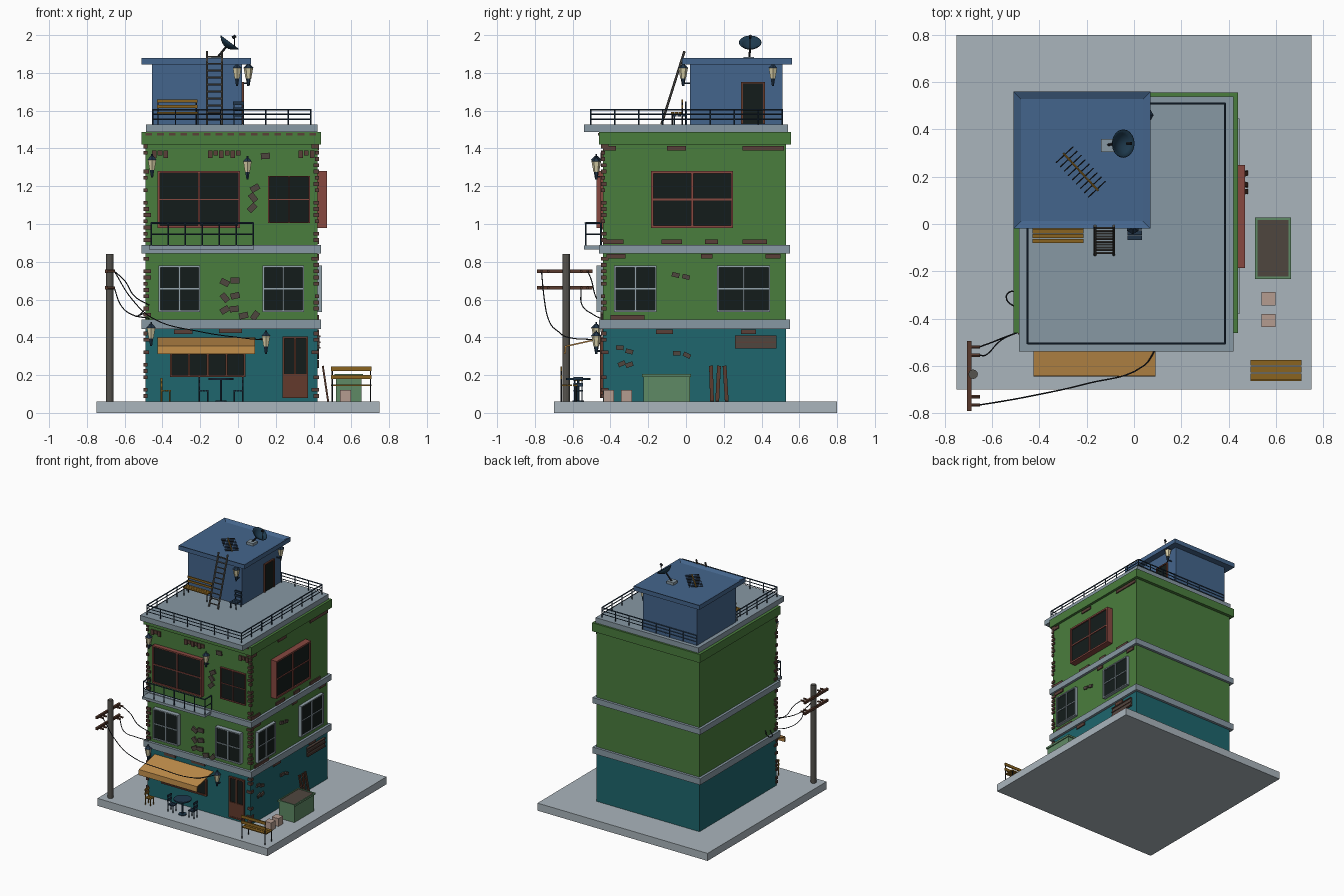
import bpy, bmesh, math, random
from mathutils import Vector, Matrix

if "Cube" in bpy.data.objects:
    bpy.data.objects.remove(bpy.data.objects["Cube"])
random.seed(4)
mats = {}
PAL = dict(stone='AAB5BC', teal='1E666D', green='4A7D3D', blue='44658C', trim='8798A3', pane='141C1B',
           red='874840', pale='94A4AC', brown='4F463F', brick='5A4038', steel='22364A', wood='8A6420',
           cloth='C08D4A', door='633A2C', cream='D8CFA8', black='20242A', pole='55534E', carton='B59C90',
           crate='5F8A65', dish='1E3A4E', rust='57392C')

def col(name):
    if name not in mats:
        m = bpy.data.materials.new(name)
        rgb = [int(PAL[name][i:i + 2], 16) / 255 for i in (0, 2, 4)]
        m.diffuse_color = [((c + .055) / 1.055) ** 2.4 for c in rgb] + [1]
        m.use_nodes = True
        m.node_tree.nodes["Principled BSDF"].inputs["Base Color"].default_value = m.diffuse_color
        mats[name] = m
    return mats[name]

def box(bm, x0, x1, y0, y1, z0, z1, rot=None):
    m = Matrix.Translation(((x0 + x1) / 2, (y0 + y1) / 2, (z0 + z1) / 2))
    if rot:
        m = m @ rot
    m = m @ Matrix.Diagonal((abs(x1 - x0), abs(y1 - y0), abs(z1 - z0), 1))
    bmesh.ops.create_cube(bm, size=1, matrix=m)

def rod(bm, p, q, r, n=6, r2=None):
    p, q = Vector(p), Vector(q)
    d = q - p
    m = Matrix.Translation((p + q) / 2) @ d.to_track_quat('Z', 'Y').to_matrix().to_4x4()
    bmesh.ops.create_cone(bm, cap_ends=True, segments=n, radius1=r, radius2=r if r2 is None else r2,
                          depth=d.length, matrix=m)

def finish(name, bm, color, loc=(0, 0, 0), rz=0, smooth=False):
    me = bpy.data.meshes.new(name)
    bm.to_mesh(me)
    bm.free()
    me.materials.append(col(color))
    o = bpy.data.objects.new(name, me)
    o.location = loc
    o.rotation_euler.z = rz
    bpy.context.collection.objects.link(o)
    if smooth:
        for f in me.polygons:
            f.use_smooth = True
    return o

def boxes(name, color, *bs, **kw):
    bm = bmesh.new()
    for b in bs:
        box(bm, *b)
    return finish(name, bm, color, **kw)

def rods(name, color, *rs, **kw):
    bm = bmesh.new()
    for r in rs:
        rod(bm, *r)
    return finish(name, bm, color, **kw)

# wall coordinates (u along wall, d outward, z) to box limits
FY, RX = -.44, .42
def on(side, u0, u1, d0, d1, z0, z1):
    if side == 'front':
        return (u0, u1, FY - d1, FY - d0, z0, z1)
    return (RX + d0, RX + d1, u0, u1, z0, z1)

# base, storeys, ledges
boxes('ground_slab', 'stone', (-.75, .75, -.70, .80, 0, .06))
boxes('ground_floor', 'teal', (-.49, .42, -.44, .53, .06, .46))
boxes('upper_floors', 'green', (-.49, .42, -.44, .53, .46, 1.42), (-.51, .44, -.46, .555, 1.42, 1.487))
boxes('ledges', 'trim', (-.51, .44, -.46, .55, .445, .495), (-.51, .44, -.46, .55, .845, .89),
      (-.487, .42, -.54, .54, 1.487, 1.528), (-.47, .085, -.54, -.45, .865, .885))
boxes('roof_room', 'blue', (-.455, .02, .02, .51, 1.52, 1.85))
bm = bmesh.new()
box(bm, -.51, .07, -.02, .56, 1.845, 1.88)
top = [f for f in bm.faces if f.normal.z > .9]
bmesh.ops.inset_individual(bm, faces=top, thickness=.045)
bmesh.ops.translate(bm, verts=top[0].verts[:], vec=(0, 0, -.015))
finish('roof_room_slab', bm, 'blue')

# windows: projecting frame, dark pane, glazing bars
def window(name, side, u0, u1, z0, z1, depth, color, t=.011, bars=(1, 1)):
    fr = [on(side, u0, u1, 0, depth, z0, z0 + t), on(side, u0, u1, 0, depth, z1 - t, z1),
          on(side, u0, u0 + t, 0, depth, z0, z1), on(side, u1 - t, u1, 0, depth, z0, z1)]
    for i in range(bars[0]):
        u = u0 + (u1 - u0) * (i + 1) / (bars[0] + 1)
        fr.append(on(side, u - t / 2, u + t / 2, 0, depth - .002, z0, z1))
    for i in range(bars[1]):
        z = z0 + (z1 - z0) * (i + 1) / (bars[1] + 1)
        fr.append(on(side, u0, u1, 0, depth - .004, z - t / 3, z + t / 3))
    boxes(name + '_frame', color, *fr)
    boxes(name + '_pane', 'pane', on(side, u0 + t / 2, u1 - t / 2, -.002, depth - .01, z0 + t / 2, z1 - t / 2))

for u0, u1 in ((-.42, -.20), (.13, .35)):
    window('front_window', 'front', u0, u1, .535, .78, .035, 'pale', .009)
for u0, u1 in ((-.38, -.155), (.165, .445)):
    window('side_window', 'right', u0, u1, .535, .78, .025, 'pale', .009)
window('front_big_window', 'front', -.425, .01, .98, 1.28, .035, 'red', bars=(1, 1))
window('front_small_window', 'front', .16, .38, 1.005, 1.255, .015, 'red', .006)
window('side_big_window', 'right', -.185, .25, .98, 1.28, .05, 'red', .013)
window('shop_window', 'front', -.36, .04, .19, .32, .015, 'door', bars=(3, 0))
window('shop_door', 'front', .235, .37, .08, .405, .015, 'door', bars=(1, 0))
boxes('shop_door_panel', 'door', on('front', .24, .365, 0, .012, .08, .205))
boxes('side_vent', 'brown', on('right', .26, .48, 0, .012, .34, .41))
boxes('side_vent_bars', 'brick', *[on('right', .26, .48, .01, .018, z, z + .008) for z in (.34, .371, .402)])
boxes('roof_room_door', 'pane', (.015, .026, .30, .41, 1.53, 1.745))
boxes('roof_room_door_frame', 'door', (.015, .032, .292, .302, 1.53, 1.753),
      (.015, .032, .408, .418, 1.53, 1.753), (.015, .032, .292, .418, 1.743, 1.753))

# awning: sloped sheet with hanging valance, then stripes
bm = bmesh.new()
prof = [(-.44, .40), (-.643, .355), (-.645, .312), (-.637, .312), (-.635, .349), (-.44, .392)]
f = bm.faces.new([bm.verts.new((-.425, y, z)) for y, z in prof])
g = bmesh.ops.extrude_face_region(bm, geom=[f])['geom']
bmesh.ops.translate(bm, verts=[v for v in g if isinstance(v, bmesh.types.BMVert)], vec=(.515, 0, 0))
bmesh.ops.recalc_face_normals(bm, faces=bm.faces)
finish('awning', bm, 'cloth')

# railings around a closed or open path
def railing(name, path, z, h, levels, step):
    rs = []
    for (x0, y0), (x1, y1) in zip(path, path[1:]):
        for l in levels:
            rs.append(((x0, y0, z + h * l), (x1, y1, z + h * l), .0035 if l < 1 else .005))
        n = max(1, round(math.hypot(x1 - x0, y1 - y0) / step))
        for i in range(n + 1):
            t = i / n
            p = (x0 + (x1 - x0) * t, y0 + (y1 - y0) * t)
            rs.append(((*p, z), (*p, z + h), .004))
    rods(name, 'steel', *rs)
railing('roof_railing', [(-.45, -.505), (.385, -.505), (.385, .51), (-.45, .51), (-.45, -.505)],
        1.528, .077, (.35, .68, 1), .12)
railing('balcony_railing', [(-.46, -.45), (-.46, -.532), (.08, -.532), (.08, -.45)], .885, .12, (.5, 1), .09)

# corner bricks on the two front corners
bs = []
z = .08
while z < 1.40:
    if not (.42 < z < .5 or .82 < z < .9):
        for sx, cx in ((1, -.49), (-1, .42)):
            if random.random() < .8:
                l = random.choice((.012, .02, .03))
                bs.append((cx - sx * .009, cx + sx * l, -.449, -.44 + l, z, z + .02))
    z += .033
boxes('corner_bricks', 'brick', *bs)

# brick strips: (wall, start, end, z)
strips = [('front', -.34, -.24, .43), ('front', -.1, .02, .435), ('right', -.44, -.37, 1.40),
          ('right', -.1, .0, 1.40), ('right', .30, .52, 1.40), ('right', -.44, -.33, .905),
          ('right', -.13, -.02, .905), ('right', .1, .17, .905), ('right', .3, .43, .905), ('right', -.42, -.32, .83),
          ('right', .08, .14, .83), ('right', .42, .5, .83), ('right', -.4, -.22, .505),
          ('right', -.16, -.07, .43), ('right', .29, .37, .43)]
bs = [on(s, a, b, 0, .008, z - .012, z + .012) for s, a, b, z in strips]
for start, n in ((-.455, 3), (-.16, 6), (.32, 3)):
    for i in range(n):
        x = start + i * .03
        bs.append(on('front', x, x + .024, 0, .01, 1.35 + .012 * (i % 2), 1.39))
for i in range(15):
    x = -.49 + i * .062
    bs.append((x, x + .035, -.467, -.46, 1.468, 1.482))
boxes('brick_strips', 'brick', *bs)

# loose tilted bricks
bm = bmesh.new()
for x, z in ((.145, 1.36), (.09, 1.19), (.08, 1.14), (.075, 1.085), (-.015, .70), (-.07, .69), (-.015, .62),
             (-.07, .61), (-.02, .55), (-.07, .545), (.03, .515), (.09, .515)):
    box(bm, x - .024, x + .024, -.452, -.438, z - .016, z + .016, Matrix.Rotation(random.uniform(-1, .9), 4, 'Y'))
for y, z in ((-.35, .345), (-.30, .325), (-.34, .26), (-.30, .255), (-.05, .315), (.005, .305), (-.055, .73), (0, .72)):
    box(bm, .418, .43, y - .02, y + .02, z - .012, z + .012, Matrix.Rotation(random.uniform(-.5, .5), 4, 'X'))
finish('loose_bricks', bm, 'brown')

# wall lanterns
def lamp(loc, rz=0):
    rods('lamp_glass', 'cream', ((0, -.035, -.03), (0, -.035, .025), .015, 6, .025), loc=loc, rz=rz)
    rods('lamp_metal', 'steel', ((0, -.035, .025), (0, -.035, .045), .028, 6, .008),
         ((0, -.035, .045), (0, -.035, .055), .005), ((0, -.035, -.07), (0, -.035, -.03), .006, 6, .013),
         ((0, 0, -.055), (0, -.035, -.055), .005), loc=loc, rz=rz)
for x, z in ((-.455, 1.315), (.05, 1.305), (-.46, .425), (.148, .382)):
    lamp((x, -.44, z))
lamp((-.005, .02, 1.8))
lamp((.02, .46, 1.8), math.pi / 2)

# seats: slatted, facing local -y
def seat(name, color, loc, w, d, hs, h, rz=0):
    bs = [(-w / 2, w / 2, -d / 2 + d * i / 3, -d / 2 + d * (i + .85) / 3, hs - .008, hs) for i in range(3)]
    bs += [(-w / 2, w / 2, d / 2 - .004, d / 2 + .004, z, z + (h - hs) * .24)
           for z in (hs + (h - hs) * .3, hs + (h - hs) * .76)]
    boxes(name, color, *bs, loc=loc, rz=rz)
    e = w / 2 - .006
    rods(name + '_legs', color if w < .1 else 'black',
         *[((s * e, -d / 2 + .006, 0), (s * e, -d / 2 + .006, hs), .004) for s in (-1, 1)],
         *[((s * e, d / 2, 0), (s * e, d / 2, h), .004) for s in (-1, 1)], loc=loc, rz=rz)
seat('roof_bench', 'wood', (-.322, -.05, 1.528), .215, .06, .065, .132)
seat('roof_chair', 'steel', (.003, -.035, 1.528), .06, .065, .05, .12)
seat('street_bench', 'wood', (.60, -.617, .06), .215, .085, .09, .185, math.pi)
seat('cafe_chair_left', 'steel', (-.18, -.57, .06), .05, .05, .06, .13, math.pi / 2)
seat('cafe_chair_right', 'steel', (0, -.57, .06), .05, .05, .06, .13, -math.pi / 2)
seat('wood_chair', 'wood', (-.38, -.57, .06), .05, .05, .06, .125, math.pi / 2)
rods('cafe_table', 'dish', ((-.09, -.57, .175), (-.09, -.57, .185), .065, 16),
     ((-.09, -.57, .06), (-.09, -.57, .175), .006), ((-.09, -.57, .06), (-.09, -.57, .066), .03, 12))

# ladder
a, b = Vector((0, -.13, 1.528)), Vector((0, -.008, 1.915))
L = [(a + Vector((x, 0, 0)), b + Vector((x, 0, 0)), .0065) for x in (-.165, -.085)]
for i in range(10):
    p = a.lerp(b, (i + .7) / 10.5)
    L.append((p + Vector((-.165, 0, 0)), p + Vector((-.085, 0, 0)), .005))
rods('ladder', 'pole', *L)

# fallen aerial
c, u, v = Vector((-.225, .22, 1.872)), Vector((.68, -.73, 0)), Vector((.73, .68, 0))
rods('aerial_boom', 'wood', (c - u * .11, c + u * .11, .005))
rods('aerial_rods', 'black', *[(c + u * s * .025 - v * .05, c + u * s * .025 + v * .05, .003) for s in range(-4, 5)])

# satellite dish: spun bowl, feed arm, mount
bm = bmesh.new()
vs = [bm.verts.new((r, 0, 9 * r * r)) for r in (0, .015, .03, .045, .06)]
es = [bm.edges.new(p) for p in zip(vs, vs[1:])]
bmesh.ops.spin(bm, geom=vs + es, cent=(0, 0, 0), axis=(0, 0, 1), angle=math.tau, steps=20)
bmesh.ops.remove_doubles(bm, verts=bm.verts, dist=.0005)
bmesh.ops.recalc_face_normals(bm, faces=bm.faces)
axis = Vector((.6, 0, .8)).normalized()
o = Vector((-.065, .34, 1.935))
bmesh.ops.transform(bm, verts=bm.verts, matrix=Matrix.Translation(o) @ axis.to_track_quat('Z', 'Y').to_matrix().to_4x4())
d = finish('dish_bowl', bm, 'dish', smooth=True)
d.modifiers.new('thickness', 'SOLIDIFY').thickness = .004
rods('dish_feed', 'black', (o + Vector((.045, 0, -.01)), (-.018, .34, 1.99), .003),
     ((-.03, .34, 1.985), (-.012, .34, 1.996), .008), ((-.11, .335, 1.88), o, .006))
boxes('dish_mount', 'trim', (-.14, -.08, .305, .36, 1.862, 1.885))

# utility pole, crossarms, insulators
rods('pole', 'pole', ((-.68, -.635, .06), (-.68, -.635, .84), .02, 12))
boxes('crossarms', 'rust', *[(-.705, -.688, -.79, -.495, z - .009, z + .009) for z in (.75, .662)])
rods('insulators', 'rust', *[((-.70, y, z), (-.65, y, z), .008) for z in (.75, .662)
                             for y in (-.765, -.73, -.555, -.52)])

# wires
def wire(name, pts):
    cu = bpy.data.curves.new(name, 'CURVE')
    cu.dimensions = '3D'
    cu.bevel_depth, cu.bevel_resolution, cu.resolution_u = .003, 1, 6
    s = cu.splines.new('BEZIER')
    s.bezier_points.add(len(pts) - 1)
    for bp, p in zip(s.bezier_points, pts):
        bp.co = p
        bp.handle_left_type = bp.handle_right_type = 'AUTO'
    cu.materials.append(col('black'))
    bpy.context.collection.objects.link(bpy.data.objects.new(name, cu))
wire('long_wire', [(-.655, -.765, .75), (-.56, -.75, .6), (-.45, -.73, .5), (-.2, -.675, .43), (.04, -.6, .395), (.09, -.53, .39), (.13, -.45, .39)])
wire('upper_wire', [(-.655, -.52, .75), (-.6, -.5, .70), (-.55, -.48, .62), (-.47, -.45, .57)])
wire('lower_wire', [(-.655, -.555, .662), (-.62, -.55, .57), (-.56, -.49, .52), (-.47, -.45, .5)])
wire('loop_wire', [(-.49, -.36, .53), (-.54, -.31, .51), (-.52, -.285, .52), (-.49, -.3, .55)])

# crate, cartons, planks on the right side
boxes('crate', 'crate', (.52, .655, -.225, .02, .06, .19), (.512, .663, -.232, -.222, .19, .205),
      (.512, .663, .017, .027, .19, .205), (.512, .522, -.232, .027, .19, .205), (.653, .663, -.232, .027, .19, .205))
boxes('crate_filling', 'brown', (.522, .653, -.222, .017, .18, .2))
boxes('cartons', 'carton', (.54, .598, -.345, -.287, .06, .122), (.54, .598, -.436, -.38, .06, .122))
bm = bmesh.new()
for y, t in ((.135, .03), (.17, -.05), (.21, .06)):
    box(bm, .458, .468, y - .01, y + .01, .06, .25, Matrix.Rotation(-.15, 4, 'Y') @ Matrix.Rotation(t, 4, 'X'))
finish('planks', bm, 'rust')
